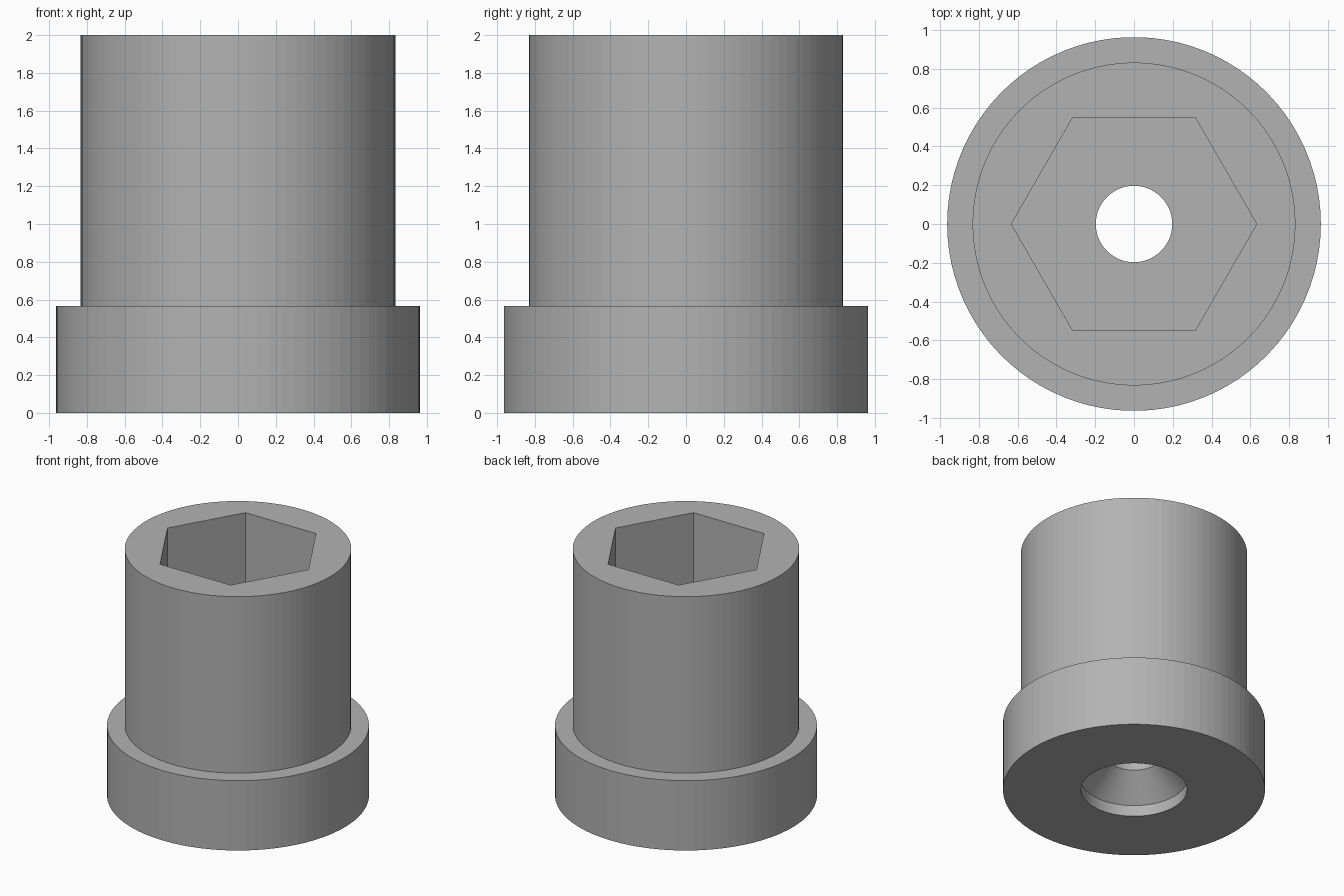
import bpy
import bmesh
import math

cube = bpy.data.objects.get("Cube")
if cube:
    bpy.data.objects.remove(cube, do_unlink=True)

SIDES = 90
BODY_R, FLANGE_R, HOLE_R, SINK_R = 0.833, 0.964, 0.197, 0.39
HEIGHT, FLANGE_TOP = 2.0, 0.567
SINK_LIP, SINK_TOP = 0.09, 0.28
HEX_R, HEX_FLOOR = 0.633, FLANGE_TOP

grey = bpy.data.materials.new("grey plastic")
grey.use_nodes = True
colour = (0.45, 0.45, 0.45, 1)
grey.diffuse_color = colour
grey.node_tree.nodes["Principled BSDF"].inputs["Base Color"].default_value = colour


def lathe(name, profile, sides):
    """Turn a closed (radius, height) outline around the z axis."""
    bm = bmesh.new()
    rings = []
    for i in range(sides):
        a = math.tau * i / sides
        rings.append([bm.verts.new((r * math.cos(a), r * math.sin(a), z))
                      for r, z in profile])
    n = len(profile)
    for i in range(sides):
        here, after = rings[i], rings[(i + 1) % sides]
        for j in range(n):
            k = (j + 1) % n
            bm.faces.new((here[j], after[j], after[k], here[k]))
    bmesh.ops.recalc_face_normals(bm, faces=bm.faces)
    mesh = bpy.data.meshes.new(name)
    bm.to_mesh(mesh)
    bm.free()
    mesh.materials.append(grey)
    obj = bpy.data.objects.new(name, mesh)
    bpy.context.collection.objects.link(obj)
    return obj


# Flanged sleeve with a countersunk screw hole through its centre
sleeve = lathe("flanged_socket", [
    (SINK_R, 0), (FLANGE_R, 0), (FLANGE_R, FLANGE_TOP), (BODY_R, FLANGE_TOP),
    (BODY_R, HEIGHT), (HOLE_R, HEIGHT), (HOLE_R, SINK_TOP), (SINK_R, SINK_LIP),
], SIDES)

# Hexagonal pocket cut down from the top
bpy.ops.mesh.primitive_cylinder_add(
    vertices=6, radius=HEX_R, depth=HEIGHT,
    location=(0, 0, HEX_FLOOR + HEIGHT / 2), rotation=(0, 0, math.radians(30)))
cutter = bpy.context.object
cutter.name = "hex_cutter"
cutter.hide_render = True
cutter.data.materials.append(grey)

pocket = sleeve.modifiers.new("hex pocket", 'BOOLEAN')
pocket.operation = 'DIFFERENCE'
pocket.solver = 'EXACT'
pocket.object = cutter

bpy.ops.object.select_all(action='DESELECT')
sleeve.select_set(True)
bpy.context.view_layer.objects.active = sleeve
bpy.ops.object.modifier_apply(modifier=pocket.name)
bpy.data.objects.remove(cutter, do_unlink=True)
